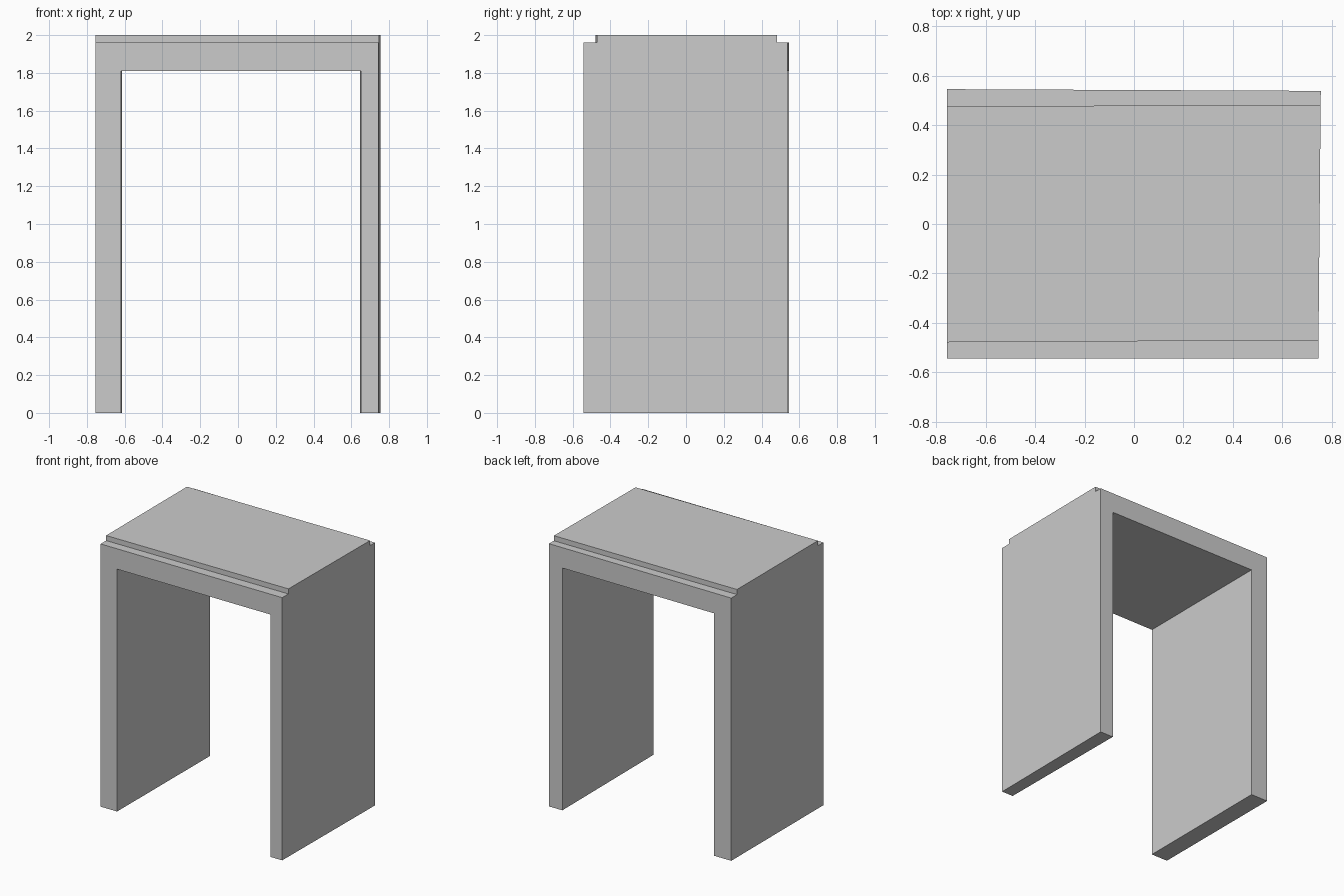
import bpy, bmesh, math
from mathutils import Vector

if "Cube" in bpy.data.objects:
    bpy.data.objects.remove(bpy.data.objects["Cube"])

SHOULDER, TOP, CEILING = 1.962, 2.0, 1.81


def arch_profile(bm, y_left, y_right, outer_l, inner_l, inner_r, outer_r):
    """Upside-down U outline, slightly skewed in plan."""
    pts = [(outer_l, 0), (inner_l, 0), (inner_l, CEILING), (inner_r, CEILING),
           (inner_r, 0), (outer_r, 0), (outer_r, SHOULDER), (outer_l, SHOULDER)]

    def y_at(x):
        t = (x - outer_l) / (outer_r - outer_l)
        return y_left + (y_right - y_left) * t
    return [bm.verts.new((x, y_at(x), z)) for x, z in pts]


bm = bmesh.new()

# Two legs and the lintel as one solid
front = arch_profile(bm, -0.543, -0.543, -0.755, -0.619, 0.650, 0.745)
back = arch_profile(bm, 0.545, 0.538, -0.755, -0.614, 0.645, 0.755)
bm.faces.new(front)
bm.faces.new(back[::-1])
n = len(front)
for i in range(n):
    j = (i + 1) % n
    bm.faces.new((front[j], front[i], back[i], back[j]))
bmesh.ops.recalc_face_normals(bm, faces=bm.faces[:])


def shoulder_faces():
    return [f for f in bm.faces
            if all(abs(v.co.z - SHOULDER) < 1e-4 for v in f.verts)]


# Score the front and back shoulder lines across the top
for y_left, y_right in ((-0.478, -0.470), (0.476, 0.481)):
    normal = Vector((y_left - y_right, 1.51, 0)).normalized()
    geom = set()
    for f in shoulder_faces():
        geom.update([f, *f.verts, *f.edges])
    bmesh.ops.bisect_plane(bm, geom=list(geom), dist=1e-5,
                           plane_co=(-0.755, y_left, SHOULDER), plane_no=normal)

# Raise the middle of the top
middle = min(shoulder_faces(), key=lambda f: abs(f.calc_center_median().y))
raised = bmesh.ops.extrude_face_region(bm, geom=[middle])["geom"]
for v in raised:
    if isinstance(v, bmesh.types.BMVert):
        v.co.z = TOP
if middle.is_valid:
    bmesh.ops.delete(bm, geom=[middle], context='FACES_ONLY')

bmesh.ops.dissolve_limit(bm, angle_limit=math.radians(0.05),
                         verts=bm.verts[:], edges=bm.edges[:])
bmesh.ops.recalc_face_normals(bm, faces=bm.faces[:])

mesh = bpy.data.meshes.new("stepped_arch")
bm.to_mesh(mesh)
bm.free()
bpy.context.collection.objects.link(bpy.data.objects.new("stepped_arch", mesh))
